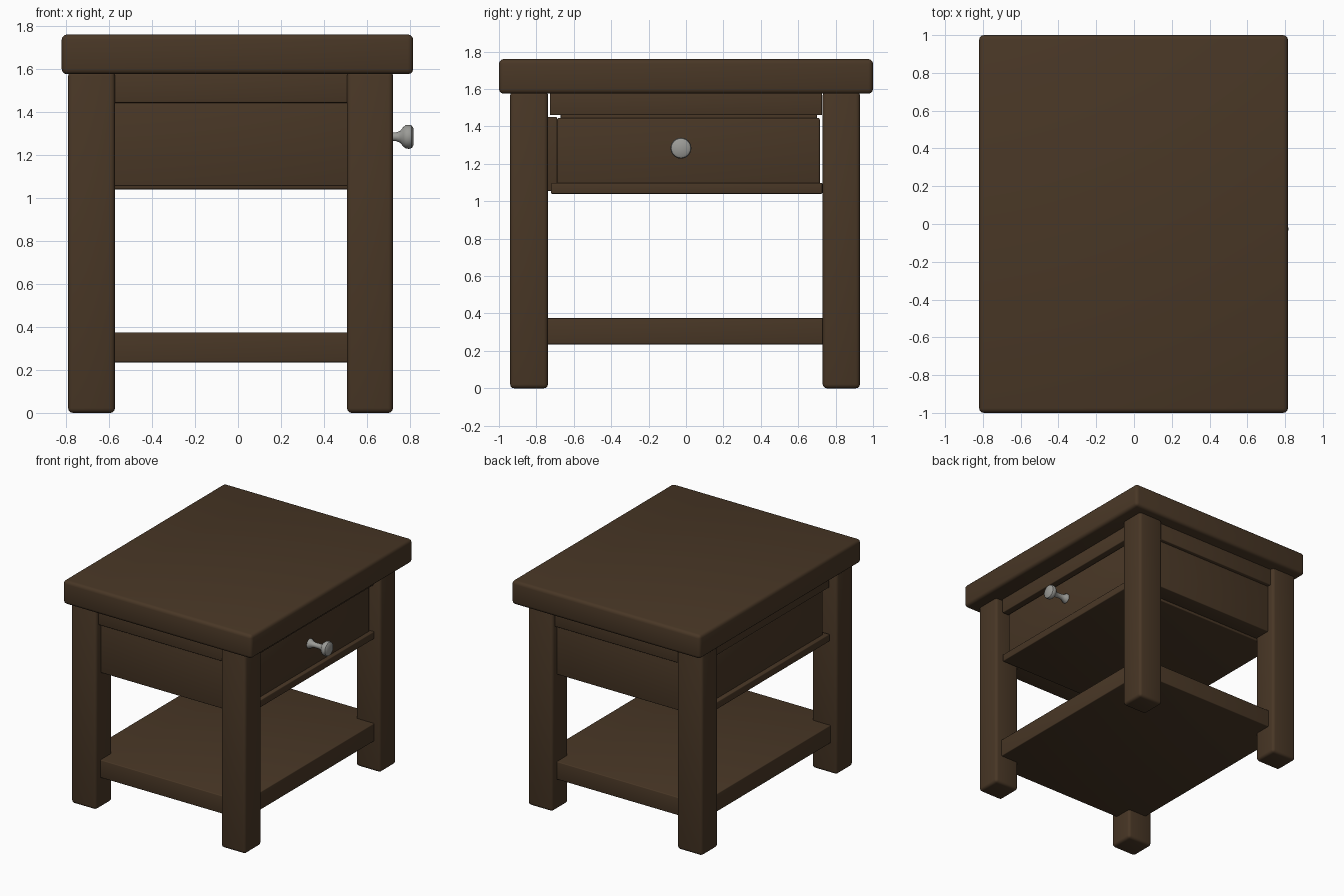
import bpy, bmesh, math

if "Cube" in bpy.data.objects:
    bpy.data.objects.remove(bpy.data.objects["Cube"])


def material(name, rgb):
    m = bpy.data.materials.new(name)
    m.diffuse_color = (*rgb, 1)
    m.use_nodes = True
    m.node_tree.nodes["Principled BSDF"].inputs["Base Color"].default_value = m.diffuse_color
    return m


WOOD = material("dark brown wood", (0.066, 0.038, 0.019))
METAL = material("grey metal", (0.33, 0.33, 0.31))


def finish(ob, mat):
    ob.data.materials.append(mat)
    bpy.ops.object.select_all(action='DESELECT')
    ob.select_set(True)
    bpy.context.view_layer.objects.active = ob
    bpy.ops.object.shade_smooth_by_angle(angle=math.radians(35))


def box(name, x, y, z, bevel=0.006):
    """Board spanning the given (min, max) ranges, with rounded edges."""
    bm = bmesh.new()
    bmesh.ops.create_cube(bm, size=1)
    for v in bm.verts:
        v.co = [r[0] + (c + 0.5) * (r[1] - r[0]) for c, r in zip(v.co, (x, y, z))]
    bmesh.ops.bevel(bm, geom=bm.edges[:], offset=bevel, segments=3,
                    profile=0.5, affect='EDGES')
    me = bpy.data.meshes.new(name)
    bm.to_mesh(me)
    bm.free()
    ob = bpy.data.objects.new(name, me)
    bpy.context.collection.objects.link(ob)
    finish(ob, WOOD)


# table top
box("table_top", (-0.82, 0.815), (-1, 1), (1.575, 1.76), 0.025)

# four legs
for xn, x in (("left", (-0.79, -0.572)), ("right", (0.507, 0.721))):
    for yn, y in (("front", (-0.94, -0.738)), ("back", (0.731, 0.93))):
        box(f"{yn}_{xn}_leg", x, y, (0, 1.59), 0.022)

# lower shelf, its corners running into the legs
box("lower_shelf", (-0.735, 0.668), (-0.885, 0.875), (0.235, 0.375))

# front and back aprons: lower panel under a slightly prouder rail
inner = (-0.58, 0.515)
box("front_panel", inner, (-0.88, -0.69), (1.055, 1.45))
box("back_panel", inner, (0.731, 0.87), (1.055, 1.45))
box("front_rail", inner, (-0.91, -0.745), (1.442, 1.58))
box("back_rail", inner, (0.735, 0.90), (1.442, 1.58))

# drawer case: top rail, drawer body and bottom ledge
box("drawer_top_rail", (-0.735, 0.67), (-0.727, 0.727), (1.46, 1.58))
box("drawer", (-0.705, 0.64), (-0.69, 0.716), (1.09, 1.445), 0.01)
box("drawer_backing", (-0.68, 0.615), (-0.67, 0.70), (1.43, 1.47))
box("bottom_ledge", (-0.74, 0.672), (-0.722, 0.729), (1.04, 1.098))

# turned knob: (distance along x, radius) profile
profile = [(0.638, 0), (0.638, 0.038), (0.65, 0.036), (0.665, 0.025), (0.69, 0.019),
           (0.735, 0.02), (0.755, 0.028), (0.768, 0.045), (0.78, 0.054), (0.795, 0.056),
           (0.808, 0.052), (0.815, 0.042), (0.817, 0)]
bm = bmesh.new()
vs = [bm.verts.new((x, -0.027 + r, 1.284)) for x, r in profile]
es = [bm.edges.new(p) for p in zip(vs, vs[1:])]
bmesh.ops.spin(bm, geom=vs + es, cent=(0, -0.027, 1.284), axis=(1, 0, 0),
               angle=2 * math.pi, steps=24)
bmesh.ops.remove_doubles(bm, verts=bm.verts[:], dist=1e-4)
bmesh.ops.recalc_face_normals(bm, faces=bm.faces[:])
me = bpy.data.meshes.new("drawer_knob")
bm.to_mesh(me)
bm.free()
knob = bpy.data.objects.new("drawer_knob", me)
bpy.context.collection.objects.link(knob)
finish(knob, METAL)
